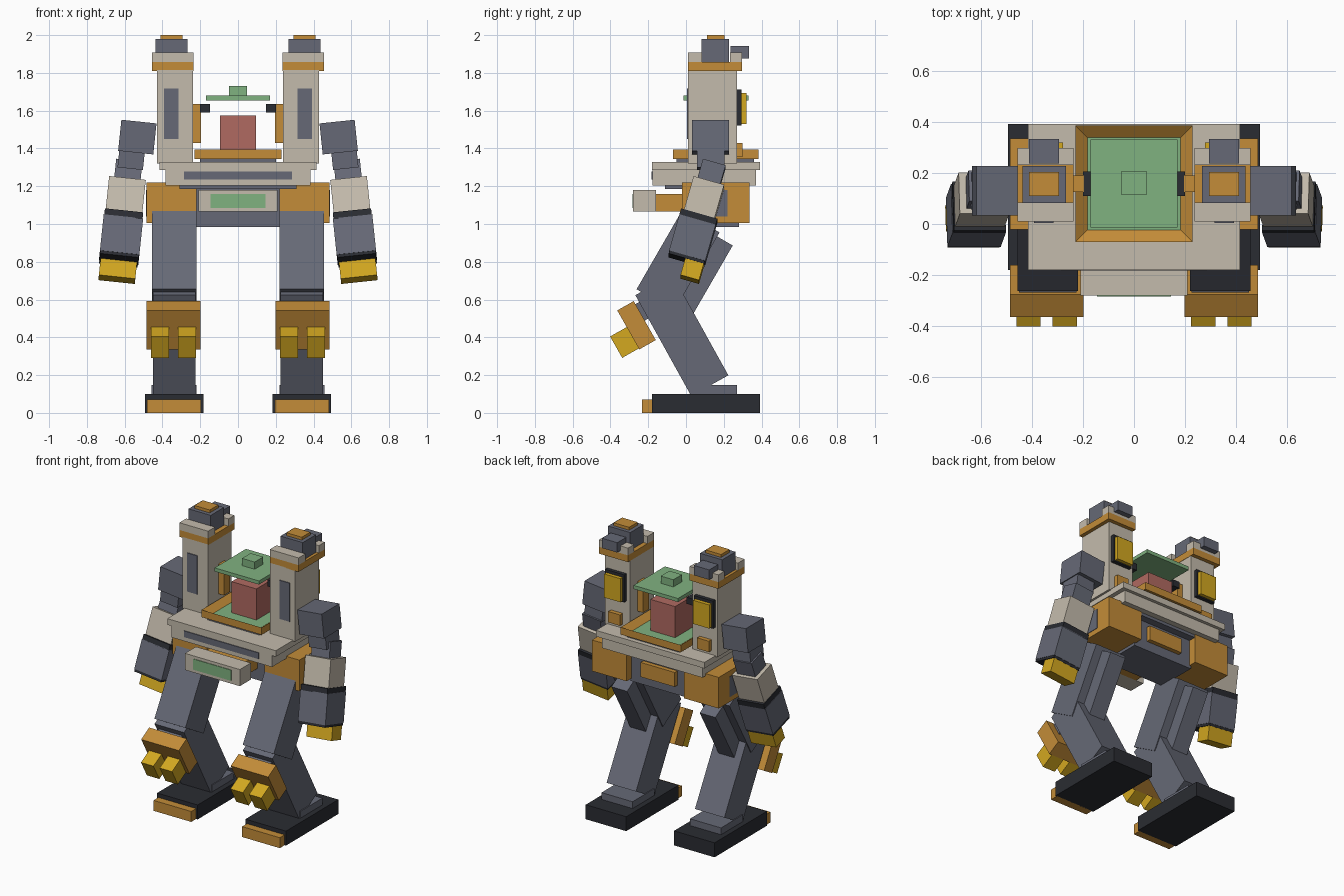
import bpy, bmesh
from math import radians
from mathutils import Matrix, Vector

if "Cube" in bpy.data.objects:
    bpy.data.objects.remove(bpy.data.objects["Cube"], do_unlink=True)


def linear(c):
    c /= 255
    return c / 12.92 if c < 0.04 else ((c + 0.055) / 1.055) ** 2.4


def material(name, *rgb):
    m = bpy.data.materials.new(name)
    m.use_nodes = True
    col = [linear(c) for c in rgb] + [1]
    m.diffuse_color = col
    m.node_tree.nodes["Principled BSDF"].inputs["Base Color"].default_value = col
    return m


TAN = material("tan armour", 196, 187, 172)
GOLD = material("orange gold", 195, 140, 56)
YELLOW = material("bright yellow", 211, 168, 32)
GREY = material("slate grey", 102, 105, 118)
BLACK = material("dark charcoal", 42, 44, 50)
RED = material("brick red", 176, 106, 97)
GREEN = material("leaf green", 128, 178, 128)


def block(name, mat, center, size, frame=Matrix(), recess=None):
    """Box; recess = (face normal, border, depth, material) sinks an inset panel."""
    bm = bmesh.new()
    bmesh.ops.create_cube(bm, size=1, matrix=Matrix.Translation(center) @ Matrix.Diagonal((*size, 1)))
    mats = [mat]
    if recess:
        normal, border, depth, panel = recess
        normal = Vector(normal)
        bm.normal_update()
        face = max(bm.faces, key=lambda f: f.normal.dot(normal))
        bmesh.ops.inset_region(bm, faces=[face], thickness=border, use_even_offset=True)
        bmesh.ops.translate(bm, verts=face.verts, vec=-depth * normal)
        face.material_index = 1
        mats.append(panel)
    bm.transform(frame)
    bmesh.ops.recalc_face_normals(bm, faces=bm.faces)
    me = bpy.data.meshes.new(name)
    bm.to_mesh(me)
    bm.free()
    for m in mats:
        me.materials.append(m)
    ob = bpy.data.objects.new(name, me)
    bpy.context.collection.objects.link(ob)
    return ob


def span(name, mat, x, y, z, side=1, recess=None):
    """Box given by its extents; side = -1 mirrors it across x."""
    lo_hi = (x, y, z)
    center = [(a + b) / 2 for a, b in lo_hi]
    center[0] *= side
    return block(name, mat, center, [b - a for a, b in lo_hi], recess=recess)


def frame(pos, tilt_x=0, tilt_y=0, side=1):
    return (Matrix.Translation((pos[0] * side, pos[1], pos[2]))
            @ Matrix.Rotation(radians(tilt_y * side), 4, 'Y')
            @ Matrix.Rotation(radians(tilt_x), 4, 'X'))


# Torso: hull, stepped deck and cockpit tray
span("hull", GREY, (-.23, .23), (0, .28), (.985, 1.2))
span("hull_back_plate", GOLD, (-.13, .13), (.27, .31), (1.05, 1.15))
span("waist_slab", GREY, (-.31, .31), (-.11, .33), (1.185, 1.21))
span("deck_lower", TAN, (-.385, .385), (-.178, .37), (1.205, 1.285))
span("deck_slot", GREY, (-.285, .285), (-.183, -.17), (1.235, 1.278))
span("deck_upper", TAN, (-.415, .415), (-.18, .392), (1.285, 1.327))
span("cockpit_base", GREY, (-.2, .2), (-.05, .36), (1.32, 1.35))
span("cockpit_tray", GOLD, (-.23, .23), (-.07, .385), (1.345, 1.395),
     recess=((0, 0, 1), .047, .035, GREEN))
span("pilot_core", RED, (-.095, .095), (.065, .255), (1.36, 1.575))
span("canopy", GREEN, (-.17, .17), (-.013, .33), (1.655, 1.68))
span("canopy_hatch", GREEN, (-.048, .048), (.113, .207), (1.675, 1.73))

# Chest console
span("console", TAN, (-.21, .21), (-.28, -.16), (1.065, 1.18))
span("console_screen", GREEN, (-.145, .145), (-.284, -.275), (1.086, 1.16))
span("console_beam", GOLD, (-.15, .15), (-.16, .02), (1.065, 1.16))

for s, tag in ((1, "left"), (-1, "right")):
    # Hip housing
    span(f"hip_box_{tag}", GOLD, (.22, .485), (-.022, .335), (1.005, 1.22), s)
    span(f"hip_plate_{tag}", GREY, (.48, .488), (.05, .22), (1.04, 1.18), s)

    # Shoulder tower
    span(f"tower_{tag}", TAN, (.238, .43), (.01, .27), (1.32, 1.815), s)
    span(f"tower_slot_{tag}", GREY, (.315, .392), (.004, .012), (1.45, 1.717), s)
    span(f"tower_collar_{tag}", GOLD, (.236, .456), (.01, .297), (1.81, 1.857), s)
    span(f"collar_front_{tag}", TAN, (.236, .456), (.01, .085), (1.857, 1.907), s)
    span(f"collar_back_{tag}", TAN, (.236, .456), (.232, .297), (1.857, 1.907), s)
    span(f"tower_head_{tag}", GREY, (.267, .437), (.083, .228), (1.85, 1.98), s)
    span(f"tower_cap_{tag}", GOLD, (.293, .411), (.11, .203), (1.975, 2), s)
    span(f"tower_vent_{tag}", GREY, (.293, .411), (.236, .333), (1.875, 1.943), s)
    span(f"back_panel_base_{tag}", BLACK, (.267, .413), (.265, .295), (1.522, 1.713), s)
    span(f"back_panel_{tag}", YELLOW, (.278, .402), (.29, .32), (1.53, 1.693), s)
    span(f"back_stud_{tag}", GOLD, (.295, .385), (.265, .3), (1.355, 1.43), s)
    span(f"canopy_bracket_{tag}", GOLD, (.195, .24), (.125, .19), (1.43, 1.635), s)
    span(f"canopy_clamp_{tag}", BLACK, (.148, .2), (.11, .205), (1.59, 1.635), s)

    # Arm, splayed outward, with the forearm swung forward
    upper = frame((.533, .13, 1.46), 0, -6, s)
    block(f"upper_arm_{tag}", GREY, (0, 0, 0), (.187, .195, .165), upper)
    block(f"elbow_neck_{tag}", GREY, (s * .02, 0, -.105), (.135, .145, .13), upper)
    fore = frame((.597, .095, 1.13), -16, -6, s)
    block(f"elbow_{tag}", GREY, (0, 0, .14), (.14, .125, .12), fore)
    block(f"forearm_{tag}", TAN, (0, 0, 0), (.195, .168, .19), fore)
    block(f"wrist_cuff_{tag}", BLACK, (0, 0, -.108), (.204, .2, .038), fore)
    block(f"hand_{tag}", GREY, (0, 0, -.222), (.21, .2, .2), fore)
    block(f"hand_base_{tag}", BLACK, (0, 0, -.328), (.205, .195, .02), fore)
    block(f"fingers_{tag}", YELLOW, (0, .045, -.365), (.194, .102, .13), fore)

    # Thigh with rear strut, leaning back
    thigh = frame((.338, -.042, .805), -30, 0, s)
    block(f"thigh_{tag}", GREY, (0, 0, 0), (.237, .23, .48), thigh)
    block(f"thigh_strut_{tag}", GREY, (0, .145, .0), (.12, .13, .43), thigh)

    # Shin with knee guard, leaning forward
    shin = frame((.338, -.022, .411), 29, 0, s)
    block(f"shin_{tag}", GREY, (0, 0, 0), (.225, .225, .61), shin)
    guard = frame((.342, -.262, .464), 29.5, 0, s)
    block(f"knee_guard_{tag}", GOLD, (0, 0, 0), (.287, .1, .237), guard)
    block(f"knee_link_{tag}", GREY, (0, .06, .05), (.18, .06, .1), guard)
    for dx in (-.071, .071):
        block(f"knee_lamp_{tag}", YELLOW, (dx, -.098, -.048), (.095, .106, .13), guard)

    # Foot
    span(f"ankle_{tag}", GREY, (.22, .457), (.03, .27), (.095, .147), s)
    span(f"foot_{tag}", BLACK, (.183, .493), (-.18, .392), (0, .1), s)
    span(f"toe_{tag}", GOLD, (.195, .483), (-.233, -.175), (0, .072), s)
